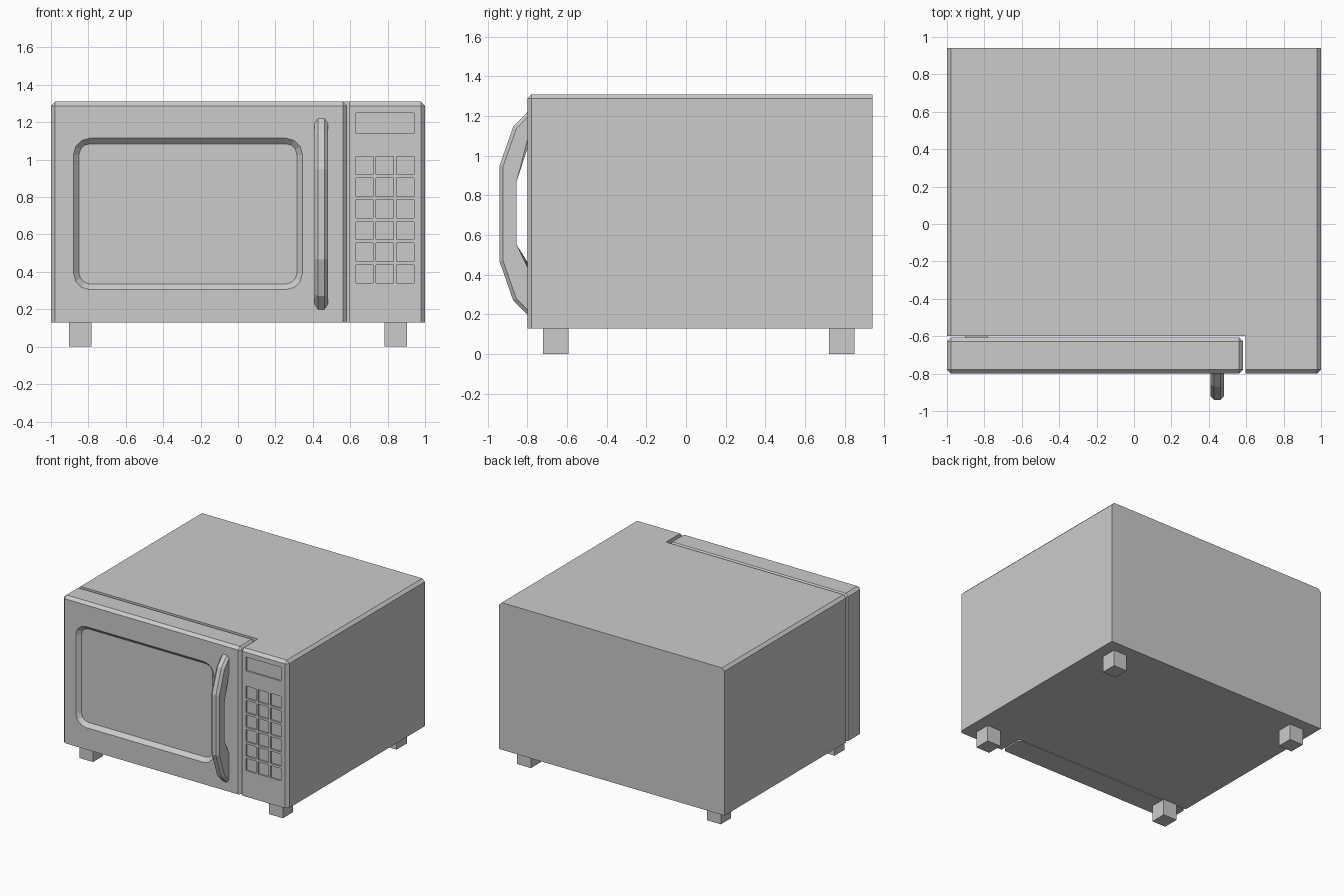
import bpy, bmesh, math

if "Cube" in bpy.data.objects:
    bpy.data.objects.remove(bpy.data.objects["Cube"])

BOTTOM, TOP, FRONT, BACK = 0.13, 1.31, -0.80, 0.94


def add_rings(bm, rings):
    """Closed solid lofted through rings of points."""
    loops = [[bm.verts.new(p) for p in r] for r in rings]
    n = len(loops[0])
    for a, b in zip(loops, loops[1:]):
        for i in range(n):
            j = (i + 1) % n
            bm.faces.new((a[i], a[j], b[j], b[i]))
    bm.faces.new(loops[0][::-1])
    bm.faces.new(loops[-1])


def add_box(bm, x0, x1, y0, y1, z0, z1):
    add_rings(bm, [[(x0, y0, z), (x1, y0, z), (x1, y1, z), (x0, y1, z)] for z in (z0, z1)])


def chamfer(bm, width, test):
    """Single-step chamfer on edges whose midpoint passes the test."""
    edges = [e for e in bm.edges if test(*((e.verts[0].co + e.verts[1].co) / 2))]
    bmesh.ops.bevel(bm, geom=edges, offset=width, offset_type='OFFSET', segments=1,
                    profile=0.5, affect='EDGES', clamp_overlap=True)


def finish(bm, name):
    bmesh.ops.recalc_face_normals(bm, faces=bm.faces[:])
    me = bpy.data.meshes.new(name)
    bm.to_mesh(me)
    bm.free()
    ob = bpy.data.objects.new(name, me)
    bpy.context.collection.objects.link(ob)
    return ob


def cut(ob, cutter):
    cutter.hide_render = True
    cutter.hide_set(True)
    mod = ob.modifiers.new("recess", 'BOOLEAN')
    mod.operation = 'DIFFERENCE'
    mod.solver = 'EXACT'
    mod.object = cutter


def rounded(cx, cz, hx, hz, r, y, seg=3):
    """Rounded rectangle in the xz plane."""
    pts = []
    for k, (sx, sz) in enumerate([(1, 1), (-1, 1), (-1, -1), (1, -1)]):
        for i in range(seg + 1):
            a = math.pi / 2 * (k + i / seg)
            pts.append((cx + sx * (hx - r) + r * math.cos(a), y,
                        cz + sz * (hz - r) + r * math.sin(a)))
    return pts


# Cabinet: L-shaped plan, with the control panel beside the door space
bm = bmesh.new()
plan = [(-1, -0.60), (0.597, -0.60), (0.597, FRONT), (1, FRONT), (1, BACK), (-1, BACK)]
add_rings(bm, [[(x, y, z) for x, y in plan] for z in (BOTTOM, TOP)])
chamfer(bm, 0.022, lambda x, y, z: (abs(x) > 0.99 and z > TOP - 0.01)
        or (y < FRONT + 0.01 and z > 0.2 and x > 0.6))
cabinet = finish(bm, "cabinet")

# Display and keypad recesses in the control panel
bm = bmesh.new()
add_box(bm, 0.63, 0.94, FRONT - 0.05, FRONT + 0.012, 1.14, 1.25)
for row in range(6):
    for col in range(3):
        x, z = 0.63 + col * 0.109, 0.34 + row * 0.116
        add_box(bm, x, x + 0.092, FRONT - 0.05, FRONT + 0.012, z, z + 0.098)
cut(cabinet, finish(bm, "keypad_cutter"))

# Door, chamfered everywhere but the bottom
bm = bmesh.new()
add_box(bm, -1, 0.584, FRONT, -0.606, BOTTOM, TOP)
chamfer(bm, 0.022, lambda x, y, z: z > BOTTOM + 0.01)
door = finish(bm, "door")

# Window recess with sloping rim
bm = bmesh.new()
add_rings(bm, [rounded(-0.2675, 0.71, 0.6125 + d, 0.405 + d, 0.09 + d, FRONT - d)
               for d in (0.03, -0.03)])
cut(door, finish(bm, "window_cutter"))

# Handle: bowed side profile with chamfered edges
bm = bmesh.new()
profile = [(-0.80, 1.22), (-0.871, 1.147), (-0.94, 0.95), (-0.94, 0.467), (-0.871, 0.27),
           (-0.80, 0.20), (-0.80, 0.465), (-0.872, 0.545), (-0.872, 0.875), (-0.80, 1.035)]
add_rings(bm, [[(x, y, z) for y, z in profile] for x in (0.41, 0.48)])
chamfer(bm, 0.018, lambda x, y, z: y > -2 and not 0.42 < x < 0.47 and y < -0.805)
finish(bm, "door_handle")

# Feet
for sx, side in ((-1, "left"), (1, "right")):
    for y, end in ((-0.657, "front"), (0.785, "back")):
        bm = bmesh.new()
        x = sx * 0.843
        add_box(bm, x - 0.061, x + 0.061, y - 0.064, y + 0.064, 0, BOTTOM)
        finish(bm, f"{end}_{side}_foot")
